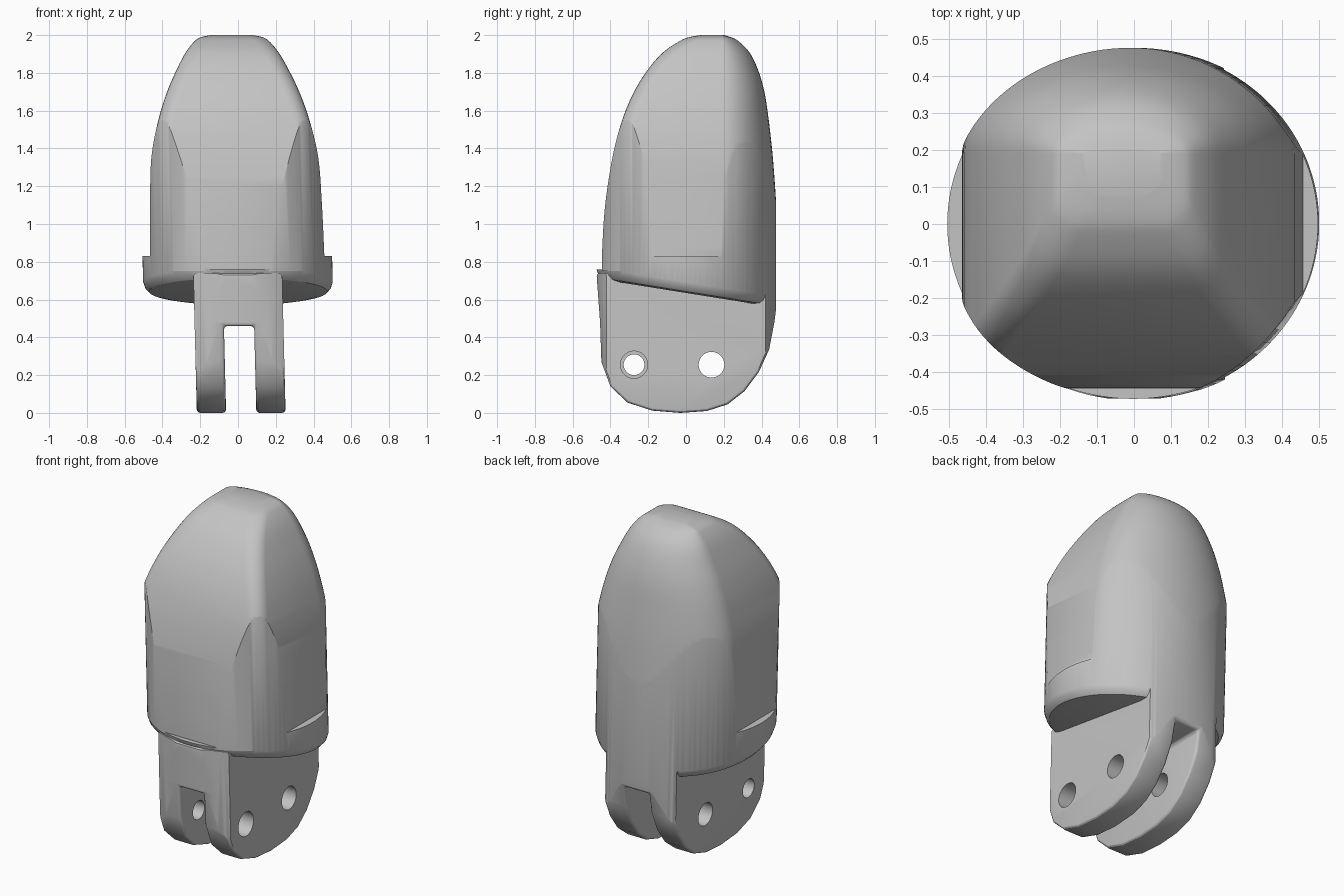
import bpy, bmesh, math
from mathutils import Vector, Matrix

if "Cube" in bpy.data.objects:
    bpy.data.objects.remove(bpy.data.objects["Cube"], do_unlink=True)

RX, RY = 0.502, 0.477          # radii of the outer oval
HALF = 0.235                   # half width of the hinge block


def make(name, bm):
    bmesh.ops.recalc_face_normals(bm, faces=bm.faces)
    mesh = bpy.data.meshes.new(name)
    bm.to_mesh(mesh)
    bm.free()
    ob = bpy.data.objects.new(name, mesh)
    bpy.context.collection.objects.link(ob)
    return ob


def loft(name, rings):
    """Skin a stack of equal-length closed rings and cap both ends."""
    bm = bmesh.new()
    rows = [[bm.verts.new(p) for p in ring] for ring in rings]
    n = len(rows[0])
    for a, b in zip(rows, rows[1:]):
        for i in range(n):
            j = (i + 1) % n
            bm.faces.new((a[i], a[j], b[j], b[i]))
    bm.faces.new(rows[0][::-1])
    bm.faces.new(rows[-1])
    return make(name, bm)


def box(name, lo, hi):
    corners = [(lo[0], lo[1]), (hi[0], lo[1]), (hi[0], hi[1]), (lo[0], hi[1])]
    return loft(name, [[(x, y, z) for x, y in corners] for z in (lo[2], hi[2])])


def rod(name, x0, x1, y, z, r, n=40):
    turn = [2 * math.pi * i / n for i in range(n)]
    return loft(name, [[(x, y + r * math.cos(t), z + r * math.sin(t)) for t in turn]
                       for x in (x0, x1)])


def bake(ob):
    deps = bpy.context.evaluated_depsgraph_get()
    mesh = bpy.data.meshes.new_from_object(ob.evaluated_get(deps))
    ob.modifiers.clear()
    ob.data = mesh


def combine(ob, other, operation):
    mod = ob.modifiers.new("cut", 'BOOLEAN')
    mod.operation, mod.object, mod.solver = operation, other, 'EXACT'
    bake(ob)
    bpy.data.objects.remove(other, do_unlink=True)


def smooth_rows(keys, steps):
    """Catmull-Rom rows through the key rows."""
    out = []
    ks = [Vector(k) for k in keys]
    for i in range(len(ks) - 1):
        a, b, c, d = ks[max(i - 1, 0)], ks[i], ks[i + 1], ks[min(i + 2, len(ks) - 1)]
        for s in range(steps):
            t = s / steps
            out.append(b + (c - a) * (t / 2) + (2 * a - 5 * b + 4 * c - d) * (t * t / 2)
                       + (3 * b - a - 3 * c + d) * (t ** 3 / 2))
    return out + [ks[-1]]


# Upper shell: flat front and sides with soft corners, rounded back
def shell_ring(z, front, w, back):
    join = 0.19
    ring = []
    for i in range(33):
        t = math.pi * i / 32
        ring.append((w * math.cos(t), join + (back - join) * math.sin(t), z))
    r = min(0.08, w * 0.6, (join - front) * 0.7)
    for side, start in ((-1, math.pi), (1, 1.5 * math.pi)):
        for i in range(7):
            t = start + math.pi / 2 * i / 6
            ring.append((side * (w - r) + r * math.cos(t), front + r + r * math.sin(t), z))
    return ring


shell_keys = [  # height, front, half width, back
    (0.75, -0.445, 0.462, 0.50), (0.88, -0.443, 0.46, 0.49), (1.1, -0.428, 0.455, 0.478),
    (1.35, -0.39, 0.442, 0.46), (1.55, -0.338, 0.40, 0.438), (1.7, -0.275, 0.35, 0.415),
    (1.82, -0.20, 0.295, 0.38), (1.91, -0.12, 0.245, 0.335), (1.97, -0.03, 0.195, 0.275),
    (1.99, 0.02, 0.16, 0.235), (2.0, 0.08, 0.11, 0.20)]
shell = loft("upper_shell", [shell_ring(*row) for row in smooth_rows(shell_keys, 5)])


# Collar: sloping underside with a rounded lip
def oval(scale, height, n=96):
    pts = []
    for i in range(n):
        t = 2 * math.pi * i / n
        x, y = scale * RX * math.cos(t), scale * RY * math.sin(t)
        pts.append((x, y, height(y)))
    return pts


lip = [(0.86, 0.0), (0.94, 0.008), (0.98, 0.03), (1.0, 0.06), (1.03, 0.09)]
collar = loft("collar", [oval(s, lambda y, h=h: 0.635 - 0.16 * y + h) for s, h in lip]
              + [oval(1.03, lambda y: 0.83)])
combine(collar, box("front_step", (-0.6, -0.7, 0.76), (0.6, -0.438, 1)), 'DIFFERENCE')

# Hinge block: side profile, forked by a slot, edges rounded
side = [(-0.474, 0.74), (-0.455, 0.48), (-0.448, 0.27), (-0.40, 0.14), (-0.31, 0.055),
        (-0.18, 0.012), (-0.03, 0.0), (0.11, 0.01), (0.22, 0.045), (0.31, 0.115),
        (0.385, 0.215), (0.44, 0.335), (0.468, 0.48), (0.50, 0.74)]
hinge = loft("hinge", [[(x, y, z) for y, z in side] for x in (-HALF, HALF)])
combine(hinge, box("slot", (-0.08, -0.7, -0.2), (0.08, 0.7, 0.46)), 'DIFFERENCE')
bevel = hinge.modifiers.new("round", 'BEVEL')
bevel.width, bevel.segments = 0.018, 3
bevel.limit_method, bevel.angle_limit = 'ANGLE', math.radians(50)
bake(hinge)

# Pin holes
for x0, x1, y, r in ((-0.4, 0.4, 0.135, 0.068), (-0.4, 0, -0.275, 0.055), (0, 0.4, -0.275, 0.072)):
    combine(hinge, rod("pin_hole", x0, x1, y, 0.255, r), 'DIFFERENCE')

# Join everything and trim to the outer oval
combine(shell, collar, 'UNION')
combine(shell, hinge, 'UNION')
trim = loft("trim", [oval(1, lambda y, z=z: z, 128) for z in (-0.1, 2.1)])
combine(shell, trim, 'INTERSECT')

# Slight sideways lean
lean = Matrix.Identity(4)
lean[0][2], lean[0][3] = -0.025, 0.017
shell.data.transform(lean)
shell.name = "fingertip_joint"

# Finish
grey = bpy.data.materials.new("light_grey")
grey.use_nodes = True
colour = (0.55, 0.55, 0.55, 1)
grey.diffuse_color = colour
grey.node_tree.nodes["Principled BSDF"].inputs["Base Color"].default_value = colour
shell.data.materials.clear()
shell.data.materials.append(grey)
for p in shell.data.polygons:
    p.material_index = 0
bpy.ops.object.select_all(action='DESELECT')
shell.select_set(True)
bpy.context.view_layer.objects.active = shell
bpy.ops.object.shade_smooth_by_angle(angle=math.radians(30))
